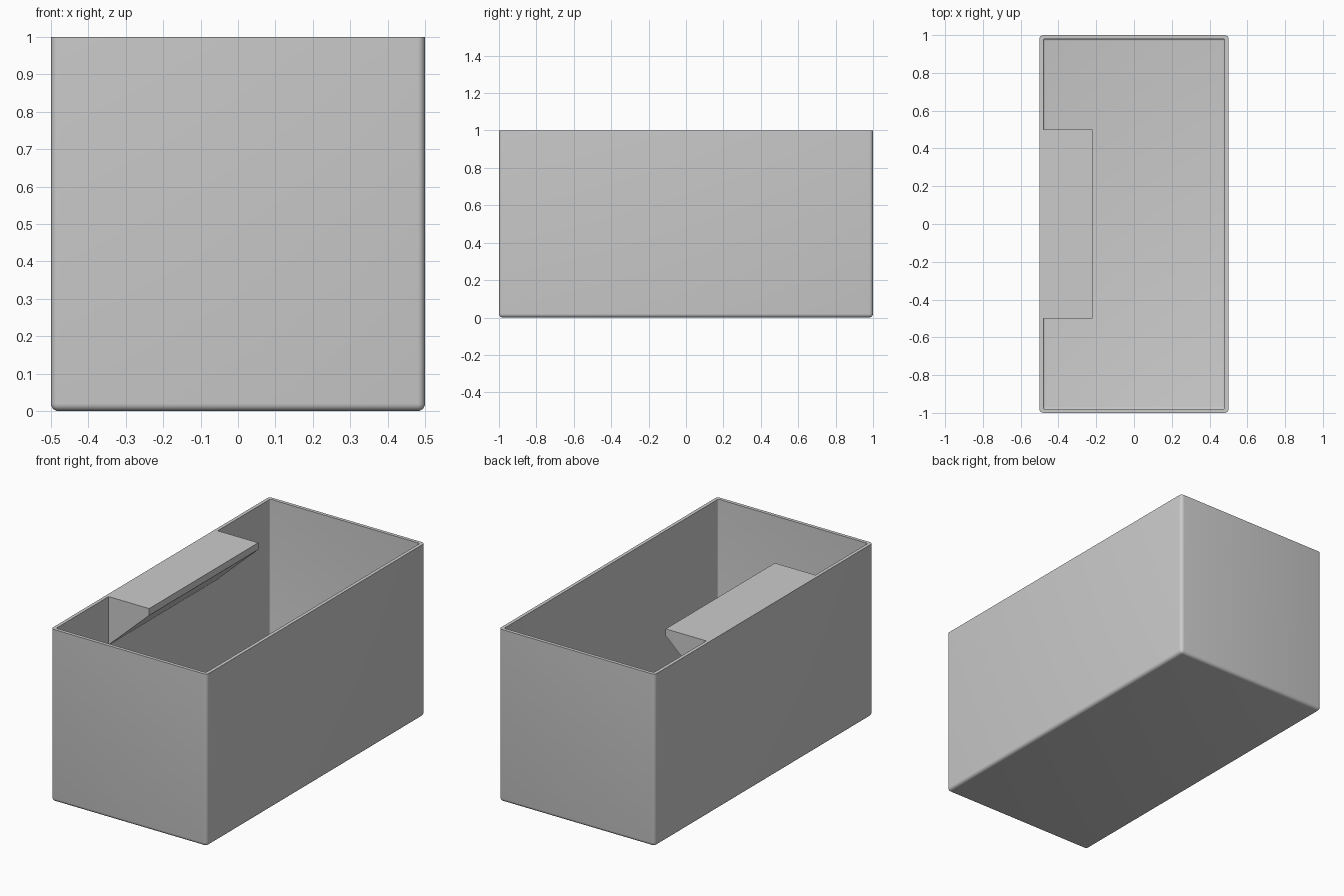
import bpy, bmesh, math
from mathutils import Vector

default = bpy.data.objects.get("Cube")
if default:
    bpy.data.objects.remove(default, do_unlink=True)

WIDTH, LENGTH, HEIGHT = 1.0, 2.0, 1.0
WALL = 0.02

grey = bpy.data.materials.new("plain_grey")
grey.use_nodes = True
colour = (0.6, 0.6, 0.6, 1)
grey.diffuse_color = colour
grey.node_tree.nodes["Principled BSDF"].inputs["Base Color"].default_value = colour


def add_object(name, bm):
    bmesh.ops.recalc_face_normals(bm, faces=bm.faces)
    mesh = bpy.data.meshes.new(name)
    bm.to_mesh(mesh)
    bm.free()
    mesh.materials.append(grey)
    obj = bpy.data.objects.new(name, mesh)
    bpy.context.collection.objects.link(obj)
    return obj


def rounded_block(name, inset, bottom, top, radius):
    """Block with a flat top, rounded upright corners and rounded base."""
    bm = bmesh.new()
    bmesh.ops.create_cube(bm, size=1)
    for v in bm.verts:
        v.co.x *= WIDTH - 2 * inset
        v.co.y *= LENGTH - 2 * inset
        v.co.z = top if v.co.z > 0 else bottom
    edges = [e for e in bm.edges if min(v.co.z for v in e.verts) < top]
    bmesh.ops.bevel(bm, geom=edges, offset=radius, segments=5,
                    profile=0.5, affect='EDGES')
    return add_object(name, bm)


def prism(name, profile, y0, y1):
    """Extrude an (x, z) profile along y."""
    bm = bmesh.new()
    face = bm.faces.new([bm.verts.new((x, y0, z)) for x, z in profile])
    out = bmesh.ops.extrude_face_region(bm, geom=[face])
    moved = [g for g in out["geom"] if isinstance(g, bmesh.types.BMVert)]
    bmesh.ops.translate(bm, verts=moved, vec=Vector((0, y1 - y0, 0)))
    return add_object(name, bm)


def combine(target, helper, operation):
    """Apply a boolean and discard the helper."""
    helper.hide_render = True
    mod = target.modifiers.new(operation.lower(), 'BOOLEAN')
    mod.operation = operation
    mod.solver = 'EXACT'
    mod.object = helper
    bpy.context.view_layer.objects.active = target
    bpy.ops.object.modifier_apply(modifier=mod.name)
    bpy.data.objects.remove(helper, do_unlink=True)


# Open bin: outer block hollowed by a slightly smaller one
bin_body = rounded_block("open_bin", 0, 0, HEIGHT, 0.02)
cavity = rounded_block("cavity", WALL, WALL, HEIGHT + 0.2, 0.01)
combine(bin_body, cavity, 'DIFFERENCE')

# Label shelf: wedge along one long wall, flush with the rim
wall_x = -WIDTH / 2 + WALL / 2
shelf = prism("label_shelf",
              [(wall_x, HEIGHT), (-0.22, HEIGHT), (-0.22, HEIGHT - 0.04),
               (-0.48, HEIGHT - 0.28), (wall_x, HEIGHT - 0.28)],
              -0.5, 0.5)
combine(bin_body, shelf, 'UNION')

# Smooth fillets, crisp rim and shelf edges
bpy.ops.object.select_all(action='DESELECT')
bin_body.select_set(True)
bpy.context.view_layer.objects.active = bin_body
bpy.ops.object.shade_smooth_by_angle(angle=math.radians(30))
